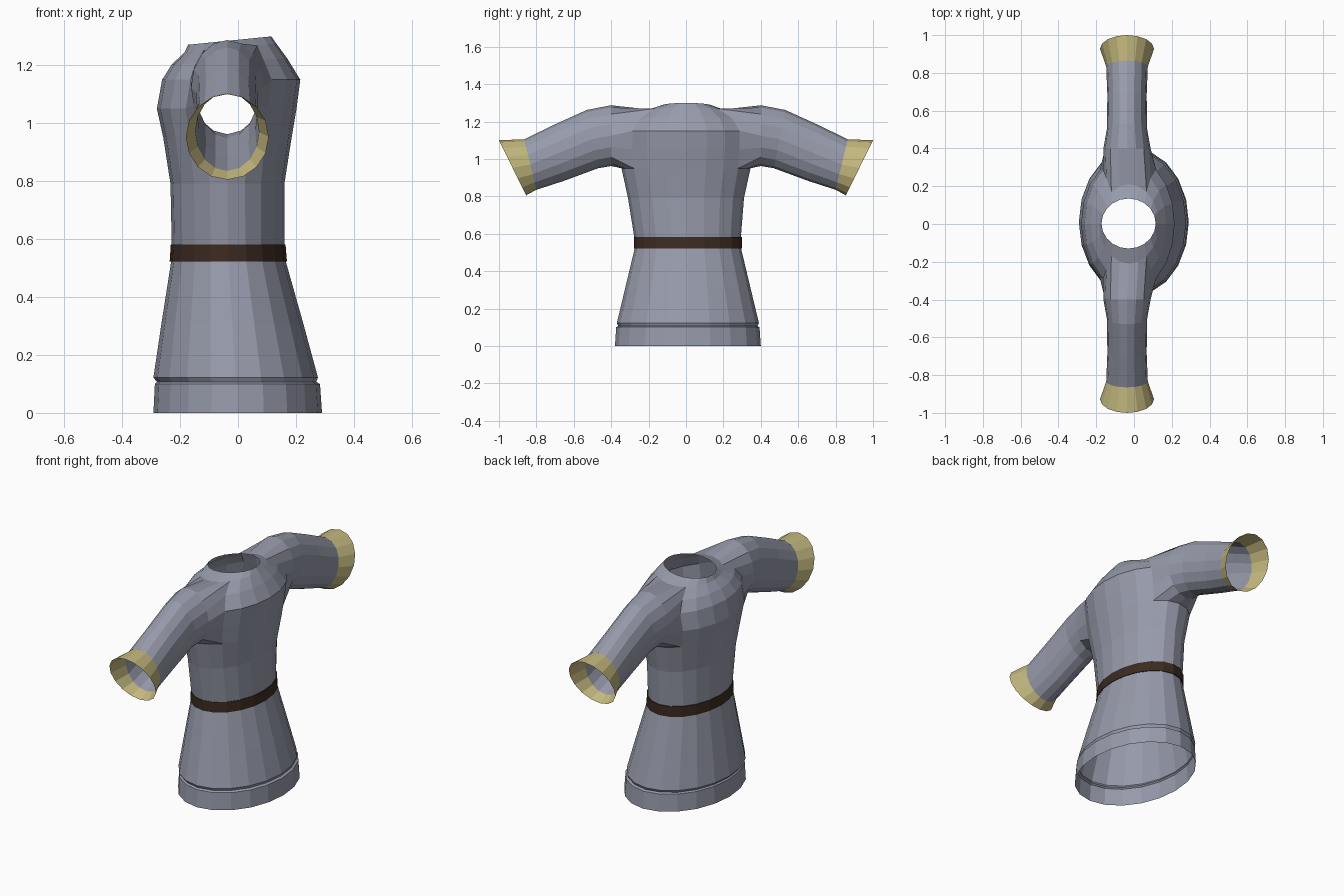
import bpy, bmesh, math

if "Cube" in bpy.data.objects:
    bpy.data.objects.remove(bpy.data.objects["Cube"])

def material(name, rgb):
    m = bpy.data.materials.new(name)
    m.diffuse_color = (*rgb, 1)
    m.use_nodes = True
    m.node_tree.nodes["Principled BSDF"].inputs["Base Color"].default_value = m.diffuse_color
    return m

CLOTH = material("grey cloth", (0.31, 0.325, 0.405))
TRIM = material("pale gold trim", (0.55, 0.48, 0.21))
LEATHER = material("dark leather", (0.045, 0.024, 0.015))

N = 20  # sides of the body

def ring(bm, z, x0, x1, y0, y1, tilt=0.0):
    """Oval ring of vertices given by its extents; tilt lifts the back (+x)."""
    out = []
    for i in range(N):
        a = 2 * math.pi * i / N
        x = (x0 + x1) / 2 + (x1 - x0) / 2 * math.cos(a)
        y = (y0 + y1) / 2 + (y1 - y0) / 2 * math.sin(a)
        out.append(bm.verts.new((x, y, z + tilt * x)))
    return out

def finish(bm, name, mats):
    bmesh.ops.recalc_face_normals(bm, faces=bm.faces)
    me = bpy.data.meshes.new(name)
    bm.to_mesh(me)
    bm.free()
    for m in mats:
        me.materials.append(m)
    ob = bpy.data.objects.new(name, me)
    bpy.context.collection.objects.link(ob)
    return ob

def loft(bm, a, b, mat=0, skip=()):
    n = len(a)
    for i in range(n):
        if i in skip:
            continue
        j = (i + 1) % n
        f = bm.faces.new((a[i], a[j], b[j], b[i]))
        f.material_index = mat

# Tunic body: hem band, skirt, waist, chest, shoulders, open neck
bm = bmesh.new()
profile = [
    (0.00, -0.292, 0.290, -0.38, 0.40),
    (0.10, -0.287, 0.283, -0.373, 0.393),
    (0.107, -0.280, 0.270, -0.362, 0.382),
    (0.122, -0.292, 0.276, -0.37, 0.39),
    (0.31, -0.264, 0.225, -0.325, 0.345),
    (0.54, -0.228, 0.160, -0.27, 0.29),
    (0.79, -0.233, 0.160, -0.31, 0.31),
    (0.95, -0.258, 0.185, -0.345, 0.345),   # armhole bottom
    (1.05, -0.280, 0.202, -0.355, 0.355),
    (1.15, -0.262, 0.215, -0.355, 0.355),
    (1.215, -0.228, 0.170, -0.30, 0.30, 0.05),
    (1.262, -0.185, 0.132, -0.21, 0.21, 0.10),  # armhole top
    (1.288, -0.172, 0.115, -0.13, 0.135, 0.10),
]
rings = [ring(bm, *p) for p in profile]
R0, R1 = 7, 11                     # armhole rows
holes = {3, 4, 5, 6, 13, 14, 15, 16}  # armhole columns
for r in range(len(rings) - 1):
    loft(bm, rings[r], rings[r + 1], 0, holes if R0 <= r < R1 else ())

# Sleeves grown from the armholes: (top y, top z, bottom y, bottom z, half width)
sections = [
    (0.40, 1.287, 0.40, 0.962, 0.125),
    (0.53, 1.262, 0.47, 0.95, 0.107),
    (0.70, 1.185, 0.66, 0.88, 0.104),
    (0.865, 1.105, 0.80, 0.835, 0.110),
    (1.00, 1.10, 0.855, 0.805, 0.143),
]
path = ([(r, 3) for r in range(9, 11)] + [(11, c) for c in range(3, 7)]
        + [(r, 7) for r in range(11, 7, -1)] + [(7, c) for c in range(7, 3, -1)]
        + [(7, 3), (8, 3)])
for side in (1, -1):
    prev = [rings[r][c if side > 0 else N - c] for r, c in path]
    for k, (ty, tz, by, bz, h) in enumerate(sections):
        cur = []
        for i in range(16):
            a = 2 * math.pi * i / 16
            s = math.sin(a)
            cur.append(bm.verts.new((-0.037 + h * math.cos(a),
                                     side * ((ty + by) / 2 + s * (ty - by) / 2),
                                     (tz + bz) / 2 + s * (tz - bz) / 2)))
        loft(bm, prev, cur, 1 if k == 4 else 0)  # last band is the cuff
        prev = cur
finish(bm, "tunic", [CLOTH, TRIM])

# Belt: thin closed band around the waist
bm = bmesh.new()
outer_low = ring(bm, 0.522, -0.236, 0.169, -0.279, 0.30)
outer_top = ring(bm, 0.582, -0.232, 0.164, -0.279, 0.30)
inner_top = ring(bm, 0.582, -0.222, 0.154, -0.268, 0.288)
inner_low = ring(bm, 0.522, -0.222, 0.154, -0.268, 0.288)
loft(bm, outer_low, outer_top)
loft(bm, outer_top, inner_top)
loft(bm, inner_low, outer_low)
loft(bm, inner_top, inner_low)
finish(bm, "belt", [LEATHER])
